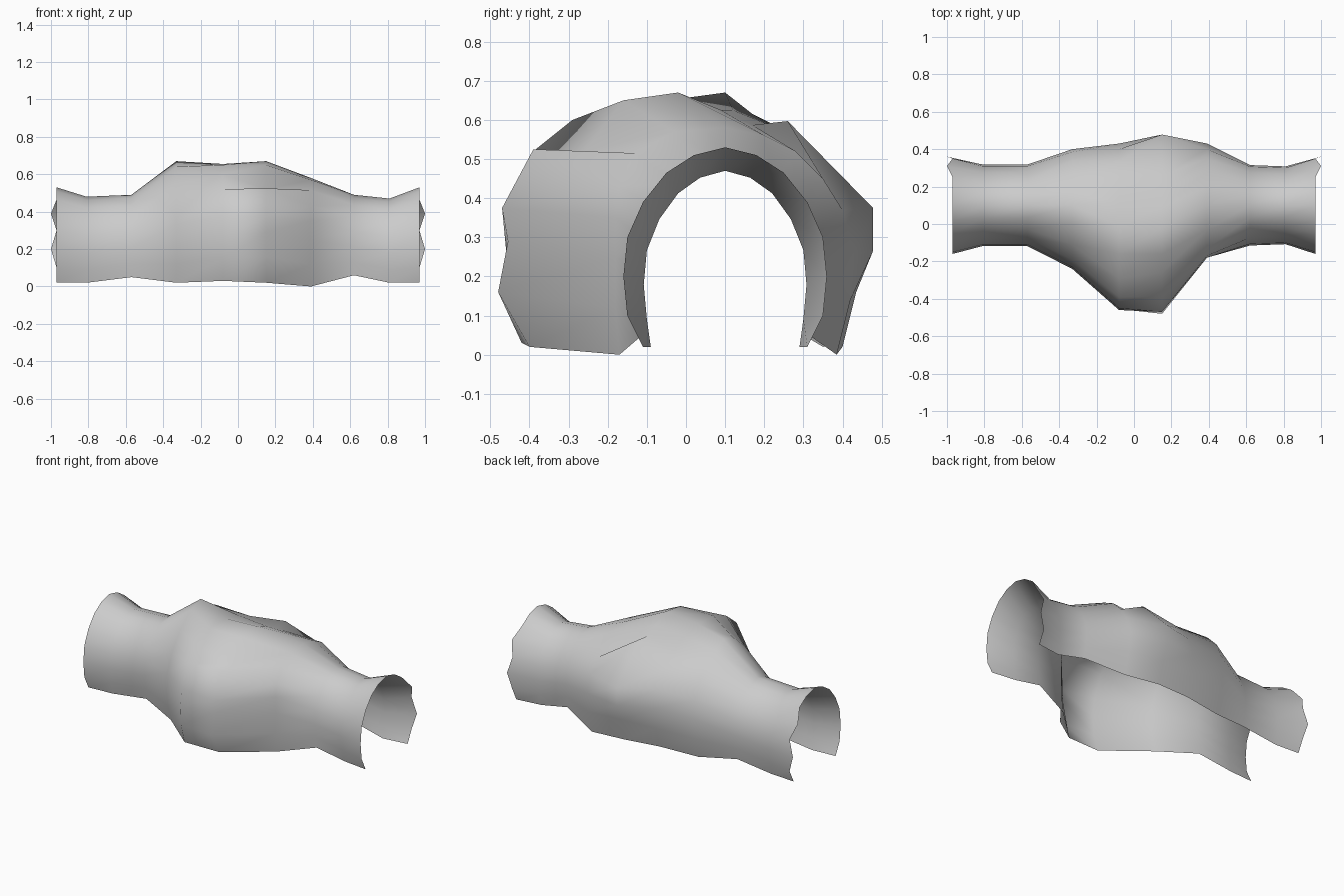
import bpy, bmesh

# Half of the regular arch: (half-width, height), from bottom to crown
ARCH = [(.21, .02), (.25, .10), (.26, .20), (.25, .30), (.21, .39), (.15, .465), (.08, .51), (0, .53)]


def arch(half_w, top, bottom, foot_w, mid=0.1):
    """Full arch of 15 points scaled to a half-width, crown height and foot."""
    k = half_w / .26
    half = [(w * k, bottom + (z - .02) * (top - bottom) / .51) for w, z in ARCH]
    half[0] = (foot_w, bottom)
    return [(mid - w, z) for w, z in half] + [(mid + w, z) for w, z in half[-2::-1]]


# Irregular arches of the bulging middle, front foot to back foot (y, z)
left_bulge = [(-.20, .02), (-.23, .12), (-.24, .22), (-.23, .33), (-.19, .44), (-.11, .55), (0, .64),
              (.10, .67), (.17, .615), (.26, .57), (.34, .49), (.385, .39), (.40, .28), (.39, .15), (.35, .02)]
left_mid = [(-.42, .03), (-.455, .15), (-.46, .27), (-.45, .38), (-.39, .52), (-.29, .60), (-.16, .65),
            (-.01, .655), (.12, .625), (.23, .58), (.33, .50), (.40, .40), (.43, .29), (.42, .16), (.38, .03)]
right_mid = [(-.40, .02), (-.48, .16), (-.455, .29), (-.47, .375), (-.39, .525), (-.26, .52), (-.16, .65),
             (-.02, .67), (.09, .625), (.17, .587), (.26, .597), (.478, .375), (.478, .265), (.435, .16), (.40, .02)]
right_bulge = [(-.17, 0), (-.18, .12), (-.18, .25), (-.18, .35), (-.17, .43), (-.13, .515), (-.03, .57),
               (.10, .58), (.20, .56), (.28, .52), (.35, .45), (.40, .37), (.43, .26), (.42, .14), (.385, 0)]

sections = [
    (-.97, arch(.26, .53, .02, .21)),
    (-.81, arch(.218, .48, .02, .20)),
    (-.57, arch(.218, .49, .05, .20)),
    (-.33, left_bulge),
    (-.08, left_mid),
    (.15, right_mid),
    (.39, right_bulge),
    (.62, arch(.215, .49, .06, .20)),
    (.81, arch(.208, .47, .02, .19)),
    (.97, arch(.26, .53, .02, .21)),
]

# Loft the open shell through all sections
bm = bmesh.new()
rows = []
for x, pts in sections:
    row = []
    for i, (y, z) in enumerate(pts):
        # the back of both rims is jagged
        jag = .03 if abs(x) > .9 and i in (10, 12) else 0
        row.append(bm.verts.new((x + (jag if x > 0 else -jag), y, z)))
    rows.append(row)
for a, b in zip(rows, rows[1:]):
    for i in range(len(a) - 1):
        bm.faces.new((a[i], b[i], b[i + 1], a[i + 1])).smooth = True

mesh = bpy.data.meshes.new("bulging_tunnel_shell")
bm.to_mesh(mesh)
bm.free()
shell = bpy.data.objects.new("bulging_tunnel_shell", mesh)
bpy.context.collection.objects.link(shell)
